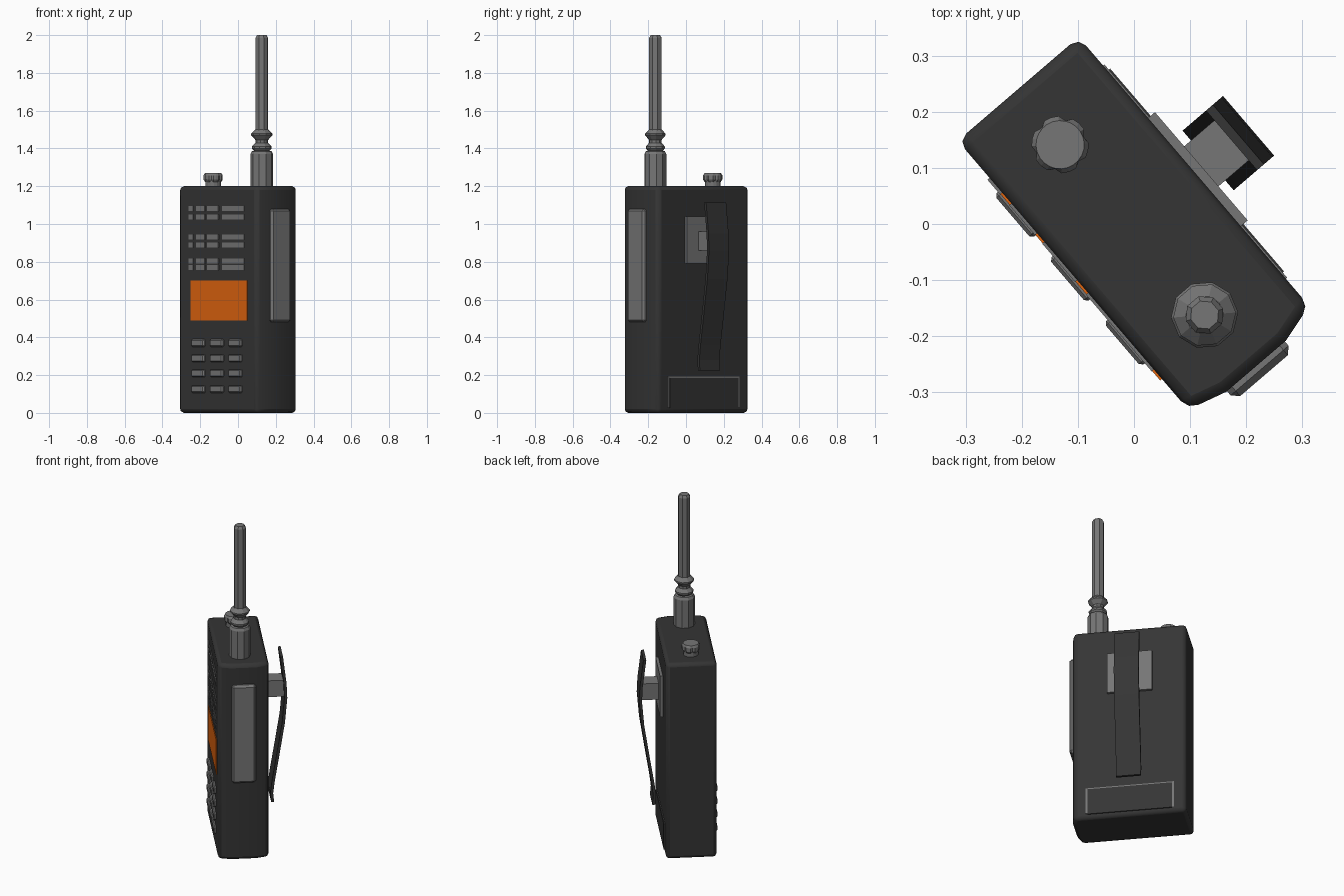
import bpy, bmesh, math
from mathutils import Matrix

cube = bpy.data.objects.get("Cube")
if cube:
    bpy.data.objects.remove(cube, do_unlink=True)

TURN = math.radians(-49.4)   # the whole handset is turned about z
FRONT, BACK = -0.142, 0.142


def material(name, rgb, rough=0.6):
    m = bpy.data.materials.new(name)
    m.use_nodes = True
    m.diffuse_color = (*rgb, 1)
    node = m.node_tree.nodes["Principled BSDF"]
    node.inputs["Base Color"].default_value = (*rgb, 1)
    node.inputs["Roughness"].default_value = rough
    return m


DARK = material("dark plastic", (0.035, 0.035, 0.035))
GREY = material("grey rubber", (0.18, 0.18, 0.18))
ORANGE = material("orange display", (0.75, 0.13, 0.005))


def finish(name, bm, mat, bevel=0.0, segments=1):
    bmesh.ops.recalc_face_normals(bm, faces=bm.faces)
    mesh = bpy.data.meshes.new(name)
    bm.to_mesh(mesh)
    bm.free()
    mesh.materials.append(mat)
    obj = bpy.data.objects.new(name, mesh)
    bpy.context.collection.objects.link(obj)
    obj.rotation_euler.z = TURN
    if bevel:
        mod = obj.modifiers.new("Bevel", "BEVEL")
        mod.width, mod.segments = bevel, segments
        mod.limit_method = "ANGLE"
    return obj


def box(name, x, y, z, mat, bevel=0.0):
    """Box from (low, high) pairs."""
    bm = bmesh.new()
    size = [b - a for a, b in (x, y, z)]
    mid = [(a + b) / 2 for a, b in (x, y, z)]
    bmesh.ops.create_cube(bm, size=1, matrix=Matrix.Translation(mid) @ Matrix.Diagonal((*size, 1)))
    return finish(name, bm, mat, bevel)


def prism(name, points, shift, mat, bevel=0.0, segments=1):
    """Extrude a closed outline of 3D points by a vector."""
    bm = bmesh.new()
    face = bm.faces.new([bm.verts.new(p) for p in points])
    ext = bmesh.ops.extrude_face_region(bm, geom=[face])
    verts = [g for g in ext["geom"] if isinstance(g, bmesh.types.BMVert)]
    bmesh.ops.translate(bm, verts=verts, vec=shift)
    return finish(name, bm, mat, bevel, segments)


def lathe(name, cx, cy, profile, sides, mat, notch=None):
    """Stack of rings from (radius, z) pairs; notch scales radius by side and ring."""
    bm = bmesh.new()
    rings = []
    for k, (r, z) in enumerate(profile):
        ring = []
        for i in range(sides):
            a = math.tau * (i + 0.5) / sides
            rr = r * (notch(i, k) if notch else 1)
            ring.append(bm.verts.new((cx + rr * math.cos(a), cy + rr * math.sin(a), z)))
        rings.append(ring)
    for low, high in zip(rings, rings[1:]):
        for i in range(sides):
            j = (i + 1) % sides
            bm.faces.new((low[i], low[j], high[j], high[i]))
    bm.faces.new(rings[0])
    bm.faces.new(rings[-1])
    return finish(name, bm, mat)


def smooth(obj, angle=35):
    bpy.ops.object.select_all(action="DESELECT")
    obj.select_set(True)
    bpy.context.view_layer.objects.active = obj
    bpy.ops.object.shade_smooth_by_angle(angle=math.radians(angle))


# Body with one slightly bulged end
plan = [(-0.317, FRONT), (0.314, FRONT), (0.334, -0.07),
        (0.334, 0.07), (0.314, BACK), (-0.317, BACK)]
body = prism("body", [(x, y, 0) for x, y in plan], (0, 0, 1.2), DARK, 0.02, 2)
smooth(body)

# Long push button on the bulged end
box("side_button", (0.32, 0.356), (-0.068, 0.068), (0.48, 1.08), GREY, 0.012)

# Speaker bars: three pairs of rows, four bars in each
for z in (1.083, 1.037, 0.931, 0.889, 0.804, 0.77):
    for n, span in enumerate([(-0.23, -0.195), (-0.17, -0.1), (-0.08, 0.01), (0.04, 0.22)]):
        box(f"speaker_bar_{n}", span, (FRONT - 0.005, FRONT + 0.01), (z - 0.013, z + 0.013), GREY)

# Display
box("display", (-0.215, 0.242), (FRONT - 0.004, FRONT + 0.01), (0.49, 0.7), ORANGE)

# Keypad
for z in (0.37, 0.29, 0.21, 0.126):
    for x in (-0.15, 0, 0.15):
        box("key", (x - 0.051, x + 0.051), (FRONT - 0.014, FRONT + 0.01),
            (z - 0.02, z + 0.02), GREY, 0.006)

# Belt clip: mounting plate, post and bent strip
box("clip_plate", (-0.127, 0.127), (BACK - 0.01, 0.158), (0.79, 1.04), GREY)
box("clip_post", (-0.047, 0.047), (0.15, 0.255), (0.86, 0.96), GREY)
path = [(0.237, 1.115), (0.257, 0.95), (0.261, 0.86), (0.248, 0.71),
        (0.215, 0.5), (0.192, 0.36), (0.182, 0.28), (0.187, 0.225)]
half = 0.008
outline = [(-0.07, y + half, z) for y, z in path] + [(-0.07, y - half, z) for y, z in reversed(path)]
prism("clip_strip", outline, (0.14, 0, 0), DARK)

# Battery cover low on the back, with a grey rim
box("battery_rim", (-0.25, 0.25), (BACK - 0.01, BACK + 0.003), (0.03, 0.192), GREY)
box("battery_cover", (-0.238, 0.238), (BACK - 0.01, BACK + 0.006), (0.025, 0.184), DARK)

# Antenna: socket, ribbed neck and rod
lathe("antenna_socket", 0.205, -0.01, [(0.06, 1.19), (0.06, 1.37), (0.052, 1.385), (0.034, 1.39)], 10, GREY)
neck = [(0.034, 1.38), (0.052, 1.4), (0.052, 1.41), (0.034, 1.43), (0.034, 1.445),
        (0.056, 1.47), (0.056, 1.478), (0.034, 1.5)]
lathe("antenna_neck", 0.205, -0.01, neck, 10, GREY)
rod = lathe("antenna_rod", 0.205, -0.01, [(0.035, 1.48), (0.035, 1.985), (0.026, 2.0)], 8, GREY)

# Volume knob with a notched crown
lathe("knob_stem", -0.193, -0.008, [(0.042, 1.19), (0.042, 1.235)], 16, GREY)
lathe("knob_crown", -0.193, -0.008,
      [(0.042, 1.222), (0.051, 1.235), (0.051, 1.258), (0.043, 1.27)], 24, GREY,
      notch=lambda i, k: 0.87 if i % 4 == 0 and k < 3 else 1)
